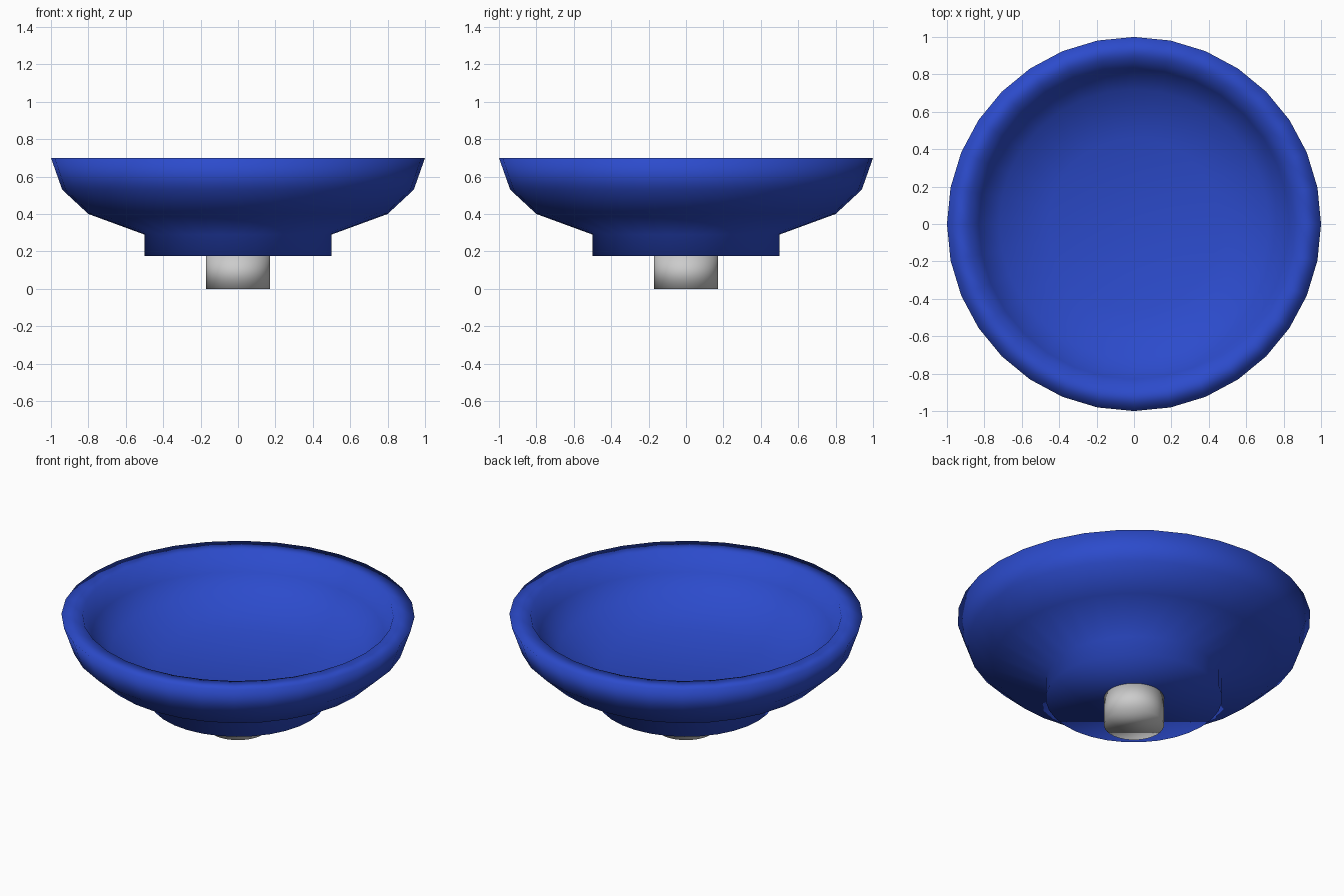
import bpy, bmesh, math

if "Cube" in bpy.data.objects:
    bpy.data.objects.remove(bpy.data.objects["Cube"])

SIDES = 32


def lathe(name, profile, color=None):
    """Revolve (radius, z) points into a closed, smooth solid with n-gon caps."""
    bm = bmesh.new()
    rings = []
    for r, z in profile:
        rings.append([bm.verts.new((r * math.cos(math.tau * i / SIDES),
                                    r * math.sin(math.tau * i / SIDES), z))
                      for i in range(SIDES)])
    for a, b in zip(rings, rings[1:]):
        for i in range(SIDES):
            j = (i + 1) % SIDES
            bm.faces.new((a[i], a[j], b[j], b[i]))
    bm.faces.new(rings[0][::-1])
    bm.faces.new(rings[-1])
    bmesh.ops.recalc_face_normals(bm, faces=bm.faces)
    for f in bm.faces:
        f.smooth = True
    mesh = bpy.data.meshes.new(name)
    bm.to_mesh(mesh)
    bm.free()
    obj = bpy.data.objects.new(name, mesh)
    bpy.context.collection.objects.link(obj)
    if color:
        mat = bpy.data.materials.new(name + "_blue")
        mat.diffuse_color = color
        mat.use_nodes = True
        mat.node_tree.nodes["Principled BSDF"].inputs["Base Color"].default_value = mat.diffuse_color
        mesh.materials.append(mat)
    return obj


# Bowl: foot, flared outside, flat rim, then the inside down to a flat floor
lathe("bowl", [(0.50, 0.175), (0.50, 0.29), (0.80, 0.40), (0.94, 0.53), (1.0, 0.70),
               (0.88, 0.70), (0.83, 0.585), (0.72, 0.49), (0.46, 0.39)],
      (0.025, 0.07, 0.6, 1))

# Short drain pipe under the foot
lathe("drain_pipe", [(0.17, 0.0), (0.17, 0.175)])
